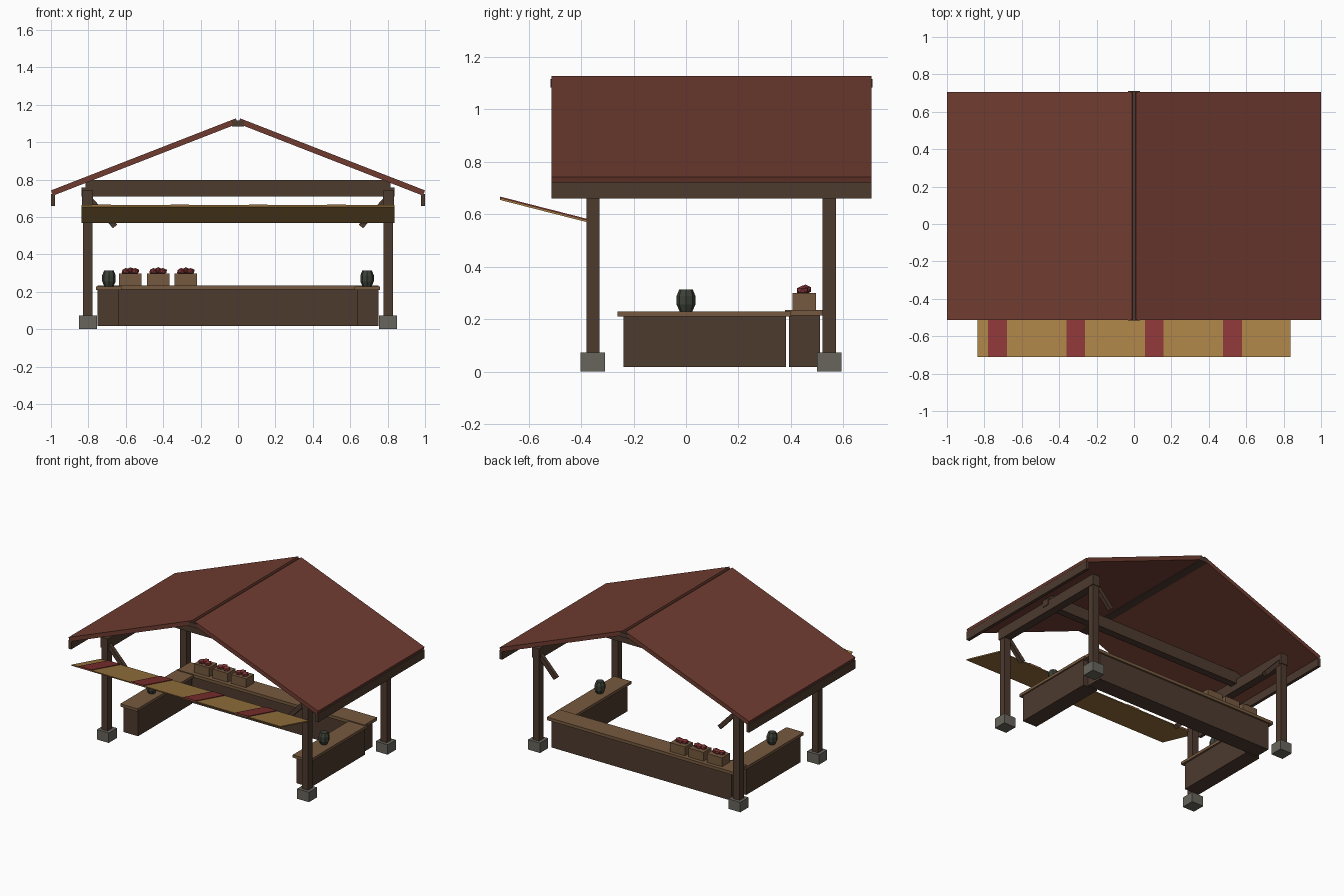
import bpy, bmesh, math
from mathutils import Matrix, Vector

if "Cube" in bpy.data.objects:
    bpy.data.objects.remove(bpy.data.objects["Cube"])


def material(name, r, g, b):
    m = bpy.data.materials.new(name)
    m.diffuse_color = (r, g, b, 1)
    m.use_nodes = True
    m.node_tree.nodes["Principled BSDF"].inputs["Base Color"].default_value = m.diffuse_color
    return m


ROOF = material("roof_red", 0.16, 0.045, 0.03)
WOOD = material("dark_wood", 0.075, 0.043, 0.028)
TOP = material("counter_wood", 0.18, 0.10, 0.05)
STONE = material("stone", 0.14, 0.13, 0.11)
CLOTH = material("tan_cloth", 0.38, 0.21, 0.06)
RED = material("red_cloth", 0.25, 0.035, 0.035)
FRUIT = material("fruit_red", 0.22, 0.035, 0.035)
JAR = material("jar_green", 0.045, 0.052, 0.038)


def finish(name, bm, mat):
    bmesh.ops.recalc_face_normals(bm, faces=bm.faces[:])
    me = bpy.data.meshes.new(name)
    bm.to_mesh(me)
    bm.free()
    me.materials.append(mat)
    ob = bpy.data.objects.new(name, me)
    bpy.context.collection.objects.link(ob)
    return ob


def box(name, x, y, z, mat):
    """Box from (min, max) ranges on each axis."""
    bm = bmesh.new()
    mid = Vector([(a + b) / 2 for a, b in (x, y, z)])
    size = [b - a for a, b in (x, y, z)]
    bmesh.ops.create_cube(bm, size=1, matrix=Matrix.Translation(mid) @ Matrix.Diagonal((*size, 1)))
    return finish(name, bm, mat)


def prism(name, pts, axis, lo, hi, mat):
    """Extrude a profile: axis 'y' takes (x, z) points, axis 'x' takes (y, z) points."""
    bm = bmesh.new()
    place = (lambda u, v, t: (u, t, v)) if axis == 'y' else (lambda u, v, t: (t, u, v))
    face = bm.faces.new([bm.verts.new(place(u, v, lo)) for u, v in pts])
    ext = bmesh.ops.extrude_face_region(bm, geom=[face], use_keep_orig=True)
    verts = [g for g in ext["geom"] if isinstance(g, bmesh.types.BMVert)]
    bmesh.ops.translate(bm, verts=verts, vec=place(0, 0, hi - lo))
    return finish(name, bm, mat)


def sided(s, a, b):
    return (min(s * a, s * b), max(s * a, s * b))


ROOF_Y = (-0.512, 0.707)
POST_Y = {"front": -0.355, "back": 0.546}

for side, s in (("left", -1), ("right", 1)):
    # Roof slope and its eave board
    slab = [(0.012, 1.127), (1.0, 0.742), (0.989, 0.714), (0.001, 1.099)]
    prism(f"roof_slope_{side}", [(s * x, z) for x, z in slab], 'y', *ROOF_Y, ROOF)
    box(f"eave_board_{side}", sided(s, 0.978, 1.0), ROOF_Y, (0.66, 0.722), WOOD)

    # Posts on stone footings, with slanted braces
    for end, y in POST_Y.items():
        box(f"{end}_post_{side}", sided(s, 0.778, 0.828), (y - 0.025, y + 0.025), (0.06, 0.735), WOOD)
        box(f"{end}_footing_{side}", sided(s, 0.755, 0.85), (y - 0.047, y + 0.047), (0, 0.072), STONE)
        brace = [(0.795, 0.675), (0.775, 0.697), (0.645, 0.56), (0.668, 0.54)]
        prism(f"{end}_brace_{side}", [(s * x, z) for x, z in brace], 'y', y - 0.014, y + 0.014, WOOD)

    # Side beam along the depth
    box(f"side_beam_{side}", sided(s, 0.775, 0.833), (-0.385, 0.575), (0.665, 0.742), WOOD)

    # Side counter
    box(f"side_counter_{side}", sided(s, 0.635, 0.75), (-0.238, 0.381), (0.018, 0.209), WOOD)
    box(f"side_counter_top_{side}", sided(s, 0.622, 0.76), (-0.262, 0.40), (0.209, 0.229), TOP)

    # Lathed jar on the side counter
    bm = bmesh.new()
    rings = []
    for r, z in ((0.024, 0.228), (0.036, 0.256), (0.036, 0.288), (0.026, 0.313)):
        rings.append([bm.verts.new((s * 0.69 + r * math.cos(k * math.pi / 4),
                                    r * math.sin(k * math.pi / 4), z)) for k in range(8)])
    for a, b in zip(rings, rings[1:]):
        for k in range(8):
            bm.faces.new((a[k], a[(k + 1) % 8], b[(k + 1) % 8], b[k]))
    bm.faces.new(rings[0])
    bm.faces.new(rings[-1])
    finish(f"jar_{side}", bm, JAR)

# Ridge and cross beams
box("ridge_beam", (-0.031, 0.031), (ROOF_Y[0] - 0.004, ROOF_Y[1] + 0.004), (1.083, 1.115), WOOD)
box("tie_beam", (-0.838, 0.838), (0.068, 0.122), (0.71, 0.758), WOOD)
box("upper_tie_beam", (-0.815, 0.815), (0.072, 0.118), (0.758, 0.798), WOOD)

# Back counter
box("back_counter", (-0.72, 0.72), (0.392, 0.51), (0.018, 0.213), WOOD)
box("back_counter_top", (-0.75, 0.75), (0.377, 0.522), (0.213, 0.235), TOP)

# Awning panel with raised stripes
awning = [(-0.372, 0.568), (-0.374, 0.577), (-0.71, 0.663), (-0.708, 0.654)]
prism("awning", awning, 'x', -0.838, 0.836, CLOTH)
stripe = [(-0.374, 0.575), (-0.373, 0.581), (-0.709, 0.667), (-0.71, 0.661)]
for i in range(4):
    x = -0.73 + i * 0.419
    prism(f"awning_stripe_{i + 1}", stripe, 'x', x - 0.05, x + 0.05, RED)

# Crates of fruit on the back counter
for i in range(3):
    x = -0.575 + i * 0.148
    box(f"crate_{i + 1}", (x - 0.06, x + 0.06), (0.406, 0.495), (0.235, 0.299), TOP)
    bm = bmesh.new()
    for dx, dy, dz in ((-0.025, -0.006, 0), (0.025, -0.006, 0), (0, 0.006, 0.004)):
        bmesh.ops.create_icosphere(bm, subdivisions=1, radius=0.025,
                                   matrix=Matrix.Translation((x + dx, 0.45 + dy, 0.309 + dz))
                                   @ Matrix.Diagonal((1, 1, 0.75, 1)))
    finish(f"fruit_{i + 1}", bm, FRUIT)
